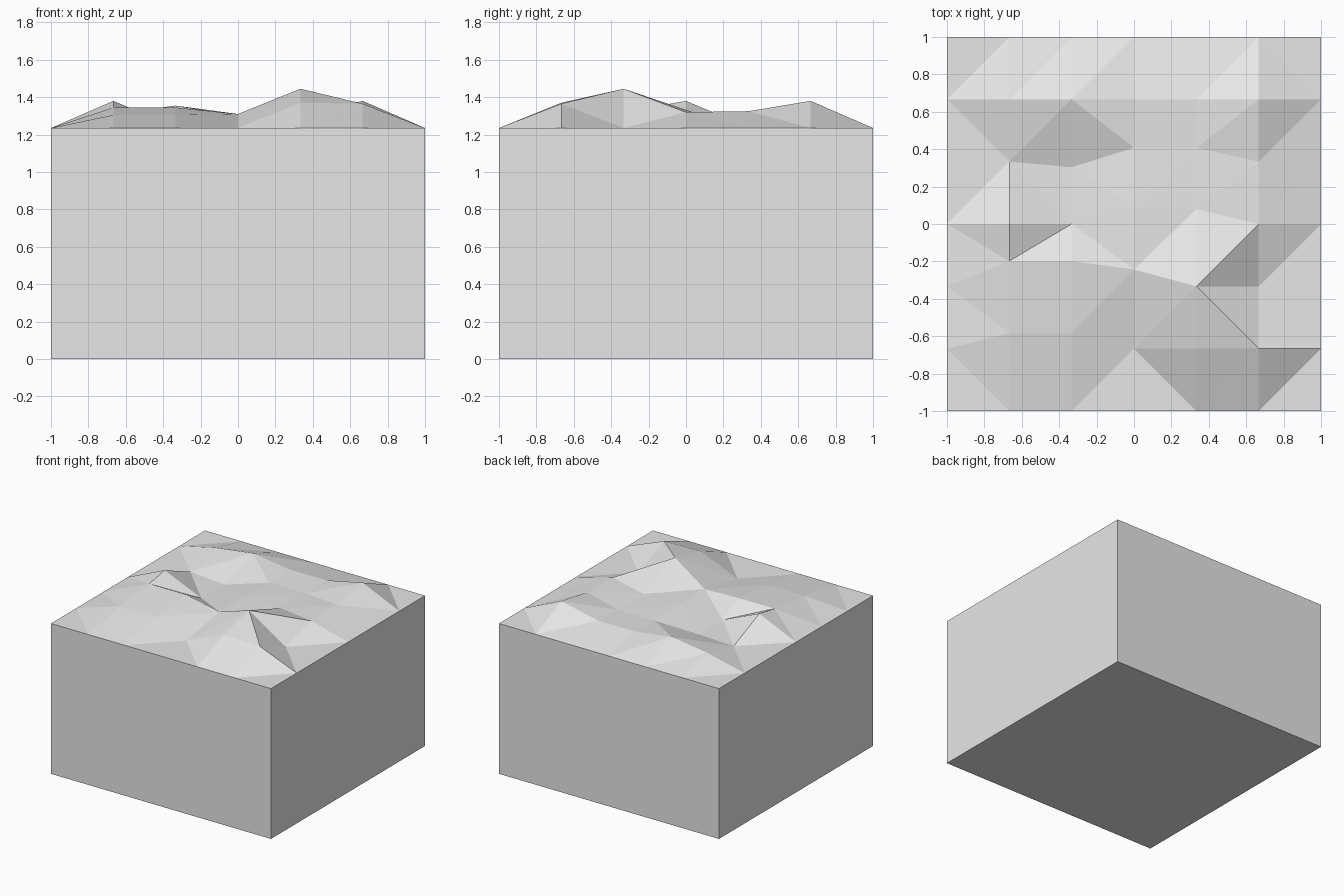
import bpy, bmesh

cube = bpy.data.objects.get("Cube")
if cube:
    bpy.data.objects.remove(cube, do_unlink=True)

N = 6
STEP = 2 / N
RIM = 1.235

# Peak heights of the inner grid points, front row first
HEIGHTS = [
    [1.305, 1.305, 1.235, 1.37, 1.365],
    [1.345, 1.345, 1.31, 1.445, 1.235],
    [1.38, 1.24, 1.31, 1.305, 1.32],
    [1.24, 1.235, 1.30, 1.30, 1.325],
    [1.31, 1.355, 1.31, 1.31, 1.38],
]
# Grid points that lean along y
LEAN = {(1, 1): .085, (2, 1): .085, (1, 2): .135, (2, 2): .135, (3, 2): .09,
        (3, 3): .09, (4, 3): .08, (2, 4): -.03, (3, 4): .075, (4, 4): .075}
# Direction of the fold in each cell, front row first: r rises to the right, f falls
FOLDS = ["frrfrr", "frrrff", "frfrrr", "rffrrr", "frfrrr", "rrrrrf"]


def stone_material():
    mat = bpy.data.materials.new("stone grey")
    mat.use_nodes = True
    colour = (0.8, 0.8, 0.8, 1)
    mat.diffuse_color = colour
    mat.node_tree.nodes["Principled BSDF"].inputs["Base Color"].default_value = colour
    return mat


bm = bmesh.new()

# Uneven top surface
grid = {}
for j in range(N + 1):
    for i in range(N + 1):
        inner = 0 < i < N and 0 < j < N
        z = HEIGHTS[j - 1][i - 1] if inner else RIM
        y = -1 + j * STEP + LEAN.get((i, j), 0)
        grid[i, j] = bm.verts.new((-1 + i * STEP, y, z))

for j, row in enumerate(FOLDS):
    for i, fold in enumerate(row):
        a, b = grid[i, j], grid[i + 1, j]
        c, d = grid[i + 1, j + 1], grid[i, j + 1]
        if fold == "r":
            bm.faces.new((a, b, c))
            bm.faces.new((a, c, d))
        else:
            bm.faces.new((a, b, d))
            bm.faces.new((b, c, d))

# Straight side walls and flat base
rim_edges = [e for e in bm.edges if e.is_boundary]
walls = bmesh.ops.extrude_edge_only(bm, edges=rim_edges)["geom"]
for v in walls:
    if isinstance(v, bmesh.types.BMVert):
        v.co.z = 0
bmesh.ops.holes_fill(bm, edges=[e for e in bm.edges if e.is_boundary], sides=0)
bmesh.ops.recalc_face_normals(bm, faces=bm.faces[:])

mesh = bpy.data.meshes.new("terrain_block")
bm.to_mesh(mesh)
bm.free()
mesh.materials.append(stone_material())
block = bpy.data.objects.new("terrain_block", mesh)
bpy.context.scene.collection.objects.link(block)
